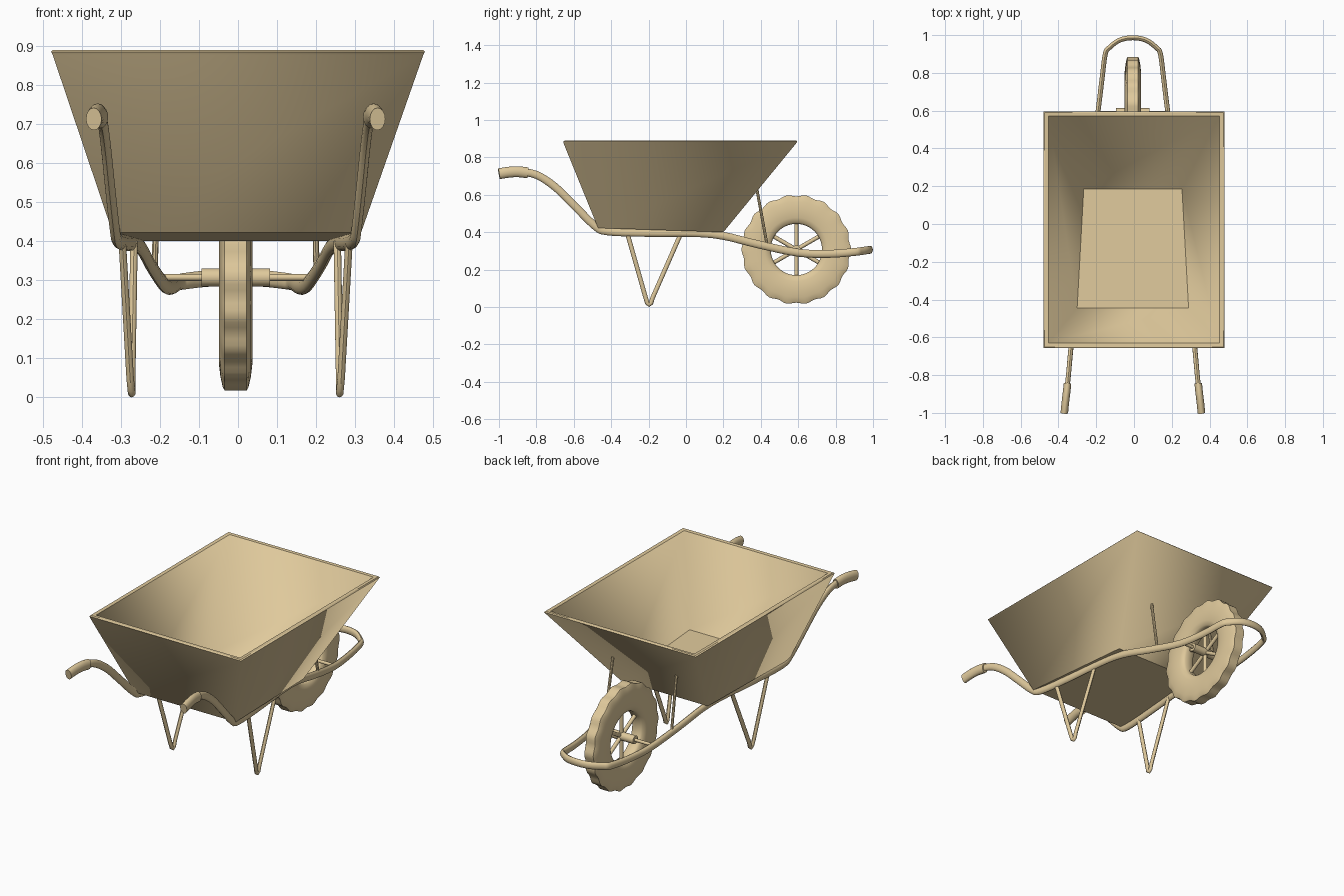
import bpy, bmesh, math
from mathutils import Vector

if "Cube" in bpy.data.objects:
    bpy.data.objects.remove(bpy.data.objects["Cube"])

CX = -0.006                       # frame and wheel sit slightly off the tub centre
AXLE = Vector((CX, 0.59, 0.307))  # wheel centre

TAN = bpy.data.materials.new("tan_paint")
TAN.diffuse_color = (0.74, 0.585, 0.33, 1)
TAN.use_nodes = True
TAN.node_tree.nodes["Principled BSDF"].inputs["Base Color"].default_value = TAN.diffuse_color


def finish(name, bm, angle=40):
    bmesh.ops.recalc_face_normals(bm, faces=bm.faces)
    me = bpy.data.meshes.new(name)
    bm.to_mesh(me)
    bm.free()
    me.materials.append(TAN)
    ob = bpy.data.objects.new(name, me)
    bpy.context.collection.objects.link(ob)
    bpy.ops.object.select_all(action='DESELECT')
    ob.select_set(True)
    bpy.context.view_layer.objects.active = ob
    bpy.ops.object.shade_smooth_by_angle(angle=math.radians(angle))
    return ob


def bridge(bm, rings):
    for a, b in zip(rings, rings[1:]):
        for i in range(len(a)):
            j = (i + 1) % len(a)
            bm.faces.new((a[i], a[j], b[j], b[i]))


def smooth_path(pts, steps):
    # Catmull-Rom through the given points
    p = [Vector(q) for q in pts]
    p = [2 * p[0] - p[1]] + p + [2 * p[-1] - p[-2]]
    out = []
    for a, b, c, d in zip(p, p[1:], p[2:], p[3:]):
        for k in range(steps):
            t = k / steps
            out.append(0.5 * (2 * b + (c - a) * t + (2 * a - 5 * b + 4 * c - d) * t * t
                              + (3 * b - a - 3 * c + d) * t ** 3))
    return out + [p[-2]]


def tube(name, pts, half_w, half_h, sides=12, steps=1, up=(0, 0, 1)):
    path = smooth_path(pts, steps)
    bm = bmesh.new()
    rings = []
    for i, p in enumerate(path):
        t = (path[min(i + 1, len(path) - 1)] - path[max(i - 1, 0)]).normalized()
        s = t.cross(Vector(up)).normalized()
        u = s.cross(t)
        rings.append([bm.verts.new(p + s * half_w * math.cos(a) + u * half_h * math.sin(a))
                      for a in (2 * math.pi * k / sides for k in range(sides))])
    bridge(bm, rings)
    bm.faces.new(rings[0])
    bm.faces.new(rings[-1])
    return finish(name, bm)


# Tub: nested loops (back y, front y, back half x, front half x, back z, front z, x shift)
loops = [(-0.47, 0.20, 0.318, 0.275, 0.422, 0.400, CX / 2),
         (-0.655, 0.59, 0.474, 0.474, 0.876, 0.876, 0),
         (-0.656, 0.595, 0.478, 0.478, 0.884, 0.884, 0),
         (-0.650, 0.590, 0.473, 0.473, 0.889, 0.889, 0),
         (-0.630, 0.572, 0.453, 0.453, 0.887, 0.887, 0),
         (-0.445, 0.185, 0.295, 0.260, 0.437, 0.420, CX)]
bm = bmesh.new()
rings = [[bm.verts.new(co) for co in ((-xb + c, y0, zb), (xb + c, y0, zb),
                                      (xf + c, y1, zf), (-xf + c, y1, zf))]
         for y0, y1, xb, xf, zb, zf, c in loops]
bridge(bm, rings)
bm.faces.new(rings[0])
bm.faces.new(rings[-1])
tub = finish("tub", bm, 25)
# Soft shading around the wall corners, inside and out; rim and floor stay crisp
for e in tub.data.edges:
    a, b = sorted(e.vertices)
    if b - a == 4:
        e.use_edge_sharp = False

# Tubular frame: one loop from handle to handle, around the front of the wheel
side = [(0.362, -0.99, 0.714), (0.352, -0.90, 0.723), (0.341, -0.80, 0.706),
        (0.332, -0.70, 0.642), (0.322, -0.60, 0.545), (0.310, -0.49, 0.436),
        (0.303, -0.42, 0.404), (0.282, -0.20, 0.396), (0.258, 0.05, 0.395),
        (0.240, 0.20, 0.380), (0.216, 0.38, 0.336), (0.184, 0.60, 0.290),
        (0.163, 0.77, 0.284), (0.146, 0.900, 0.294), (0.125, 0.933, 0.298),
        (0.070, 0.973, 0.304)]
right = [(x + CX, y, z) for x, y, z in side]
left = [(-x + CX, y, z) for x, y, z in reversed(side)]
tube("frame", right + [(CX, 0.986, 0.306)] + left, 0.013, 0.021, 12, 4)

for s, label in ((1, "right"), (-1, "left")):
    # Handle grip
    tube("grip_" + label, [(s * 0.363 + CX, -1.0, 0.712), (s * 0.358 + CX, -0.95, 0.720),
                           (s * 0.352 + CX, -0.90, 0.723), (s * 0.346 + CX, -0.845, 0.717)],
         0.020, 0.029, 16, 4)
    # V-shaped leg
    tube("leg_" + label, [(s * 0.290 + CX, -0.315, 0.398), (s * 0.270 + CX, -0.216, 0.050),
                          (s * 0.267 + CX, -0.207, 0.020), (s * 0.266 + CX, -0.197, 0.012),
                          (s * 0.266 + CX, -0.187, 0.020), (s * 0.266 + CX, -0.178, 0.050),
                          (s * 0.260 + CX, -0.025, 0.398)],
         0.012, 0.010, 10, 1, (1, 0, 0))
    # Brace from frame to tub
    tube("brace_" + label, [(s * 0.207 + CX, 0.435, 0.322), (s * 0.200 + CX, 0.378, 0.635)],
         0.008, 0.008, 8)

# Tyre: rounded section spun with scalloped tread (radius, half width, scallop amount)
half = [(0.137, 0.022, 0), (0.145, 0.033, 0), (0.170, 0.041, 0), (0.220, 0.043, 0),
        (0.255, 0.039, 0.001), (0.281, 0.033, 0.003), (0.289, 0.028, 0.005)]
section = half + [(r, -x, w) for r, x, w in reversed(half)]
bm = bmesh.new()
LOBES, SEG = 18, 108
rings = []
for k in range(SEG):
    a = 2 * math.pi * k / SEG
    rings.append([bm.verts.new(AXLE + Vector((x, (r + w * math.cos(LOBES * a)) * math.cos(a),
                                              (r + w * math.cos(LOBES * a)) * math.sin(a))))
                  for r, x, w in section])
bridge(bm, rings + rings[:1])
finish("tyre", bm, 50)

# Hub, axle and spokes
X = Vector((1, 0, 0))
tube("hub", [AXLE - X * 0.088, AXLE + X * 0.088], 0.023, 0.023, 20)
tube("axle", [AXLE - X * 0.185, AXLE + X * 0.185], 0.009, 0.009, 12)
for k in range(6):
    a = math.radians(30 + 60 * k)
    d = Vector((0, math.cos(a), math.sin(a)))
    tube(f"spoke_{k + 1}", [AXLE + d * 0.01, AXLE + d * 0.145], 0.011, 0.011, 10, 1, (1, 0, 0))
